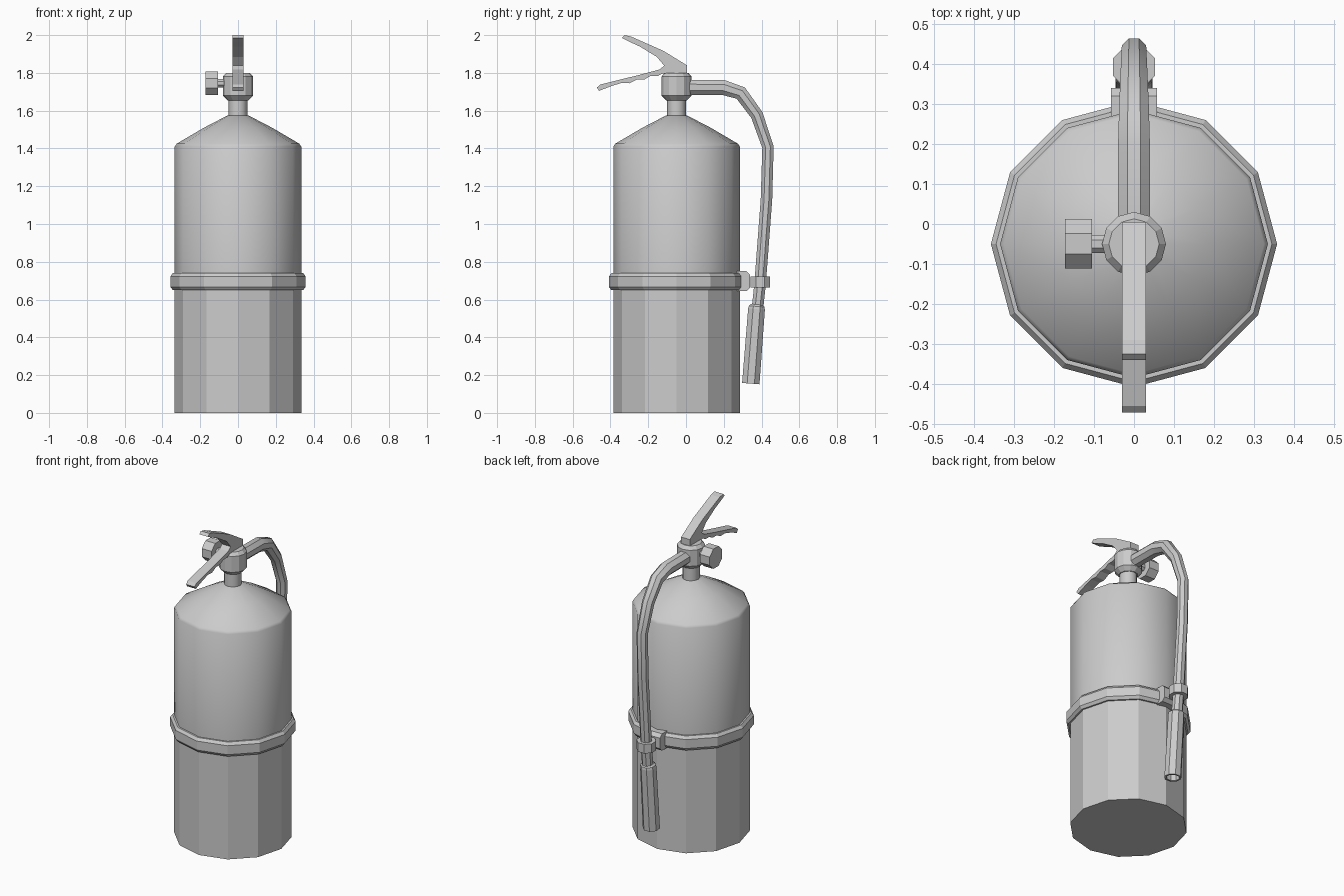
import bpy, bmesh, math
from mathutils import Vector

if "Cube" in bpy.data.objects:
    bpy.data.objects.remove(bpy.data.objects["Cube"])

AXIS_Y = -0.05  # tank axis


def finish(bm, name, smooth=None):
    bmesh.ops.recalc_face_normals(bm, faces=bm.faces)
    me = bpy.data.meshes.new(name)
    bm.to_mesh(me)
    bm.free()
    ob = bpy.data.objects.new(name, me)
    bpy.context.collection.objects.link(ob)
    if smooth:
        bpy.ops.object.select_all(action='DESELECT')
        ob.select_set(True)
        bpy.context.view_layer.objects.active = ob
        bpy.ops.object.shade_smooth_by_angle(angle=math.radians(smooth))
    return ob


def skin(bm, rings, caps=True, closed=False):
    """Bridge successive rings of vertices with quads."""
    pairs = list(zip(rings, rings[1:]))
    if closed:
        pairs.append((rings[-1], rings[0]))
    for a, b in pairs:
        for i in range(len(a)):
            j = (i + 1) % len(a)
            bm.faces.new((a[i], a[j], b[j], b[i]))
    if caps and not closed:
        bm.faces.new(rings[0])
        bm.faces.new(rings[-1])


def lathe(name, profile, sides, loc, rot=(0, 0, 0), phase=0.0, closed=False, smooth=None):
    """Revolve (radius, z) points around z."""
    bm = bmesh.new()
    rings = []
    for r, z in profile:
        ang = [2 * math.pi * (i + phase) / sides for i in range(sides)]
        rings.append([bm.verts.new((r * math.cos(a), r * math.sin(a), z)) for a in ang])
    skin(bm, rings, closed=closed)
    ob = finish(bm, name, smooth)
    ob.location, ob.rotation_euler = loc, rot
    return ob


def extrude_x(name, outline, half):
    """Extrude a (y, z) outline across x."""
    bm = bmesh.new()
    skin(bm, [[bm.verts.new((x, y, z)) for y, z in outline] for x in (-half, half)])
    return finish(bm, name)


def tube(name, path, sides=8):
    """Sweep a polygon along (y, z, radius) points in the x = 0 plane."""
    bm = bmesh.new()
    pts = [Vector((0, y, z)) for y, z, r in path]
    rings = []
    for k, p in enumerate(pts):
        before = (p - pts[k - 1]).normalized() if k else Vector()
        after = (pts[k + 1] - p).normalized() if k < len(pts) - 1 else Vector()
        t = (before + after).normalized()
        u, v = Vector((1, 0, 0)), Vector((0, -t.z, t.y))
        ring = []
        for i in range(sides):
            a = 2 * math.pi * (i + 0.5) / sides
            ring.append(bm.verts.new(p + path[k][2] * (math.cos(a) * u + math.sin(a) * v)))
        rings.append(ring)
    skin(bm, rings)
    return finish(bm, name, 35)


# Tank: smooth upper half and dome, faceted lower half
tank = lathe("tank", [(0.335, 0), (0.335, 0.69), (0.335, 1.41), (0.325, 1.425),
                      (0.18, 1.51), (0.055, 1.575)], 12, (0, AXIS_Y, 0), smooth=40)
for p in tank.data.polygons:
    p.use_smooth = p.center.z > 0.69

# Band around the tank
lathe("band", [(0.33, 0.65), (0.345, 0.65), (0.358, 0.667), (0.358, 0.723),
               (0.345, 0.74), (0.33, 0.74)], 12, (0, AXIS_Y, 0), closed=True)

# Neck and valve body
lathe("neck", [(0.05, 1.56), (0.05, 1.67)], 12, (0, AXIS_Y, 0), smooth=35)
lathe("valve", [(0.055, 1.655), (0.08, 1.68), (0.08, 1.78), (0.063, 1.80)],
      12, (0, AXIS_Y, 0))

# Side gauge and its stem, pointing to -x
side = (0, -math.pi / 2, 0)
lathe("gauge_stem", [(0.025, 0.06), (0.025, 0.115)], 8, (0, AXIS_Y, 1.745), side, 0.5)
lathe("gauge", [(0.067, 0.105), (0.067, 0.173)], 8, (0, AXIS_Y, 1.745), side, 0.5)

# Squeeze handle: upper lever and lower grip in one profile
extrude_x("handle", [
    (-.34, 1.985), (-.325, 2.0), (-.29, 1.992), (-.12, 1.917), (.005, 1.84), (.005, 1.795),
    (-.125, 1.797), (-.15, 1.783), (-.19, 1.783), (-.22, 1.765), (-.26, 1.765),
    (-.30, 1.745), (-.34, 1.747), (-.39, 1.732), (-.46, 1.705), (-.472, 1.722),
    (-.455, 1.738), (-.245, 1.79), (-.14, 1.818), (-.115, 1.838), (-.155, 1.885),
    (-.245, 1.94), (-.30, 1.965)], 0.03)

# Hose
tube("hose", [(0.0, 1.724, .043), (.2, 1.722, .043), (.29, 1.693, .040), (.375, 1.577, .036),
              (.434, 1.407, .033), (.426, 1.13, .033), (.392, .68, .033), (.378, .55, .033)])

# Hollow nozzle, slightly tilted
lathe("nozzle", [(.034, .42), (.045, .41), (.048, .395), (.05, 0), (.038, 0), (.034, .3), (.01, .3)],
      8, (0, .343, .155), (math.radians(-4.4), 0, 0), 0.5)

# Clip holding the hose to the band
extrude_x("clip_block", [(.27, .75), (.32, .75), (.34, .73), (.34, .665),
                         (.32, .645), (.27, .645)], 0.058)
lathe("clip_ring", [(.03, .665), (.057, .665), (.057, .722), (.03, .722)], 8,
      (0, .393, 0), (0, 0, 0), 0.5, closed=True)
